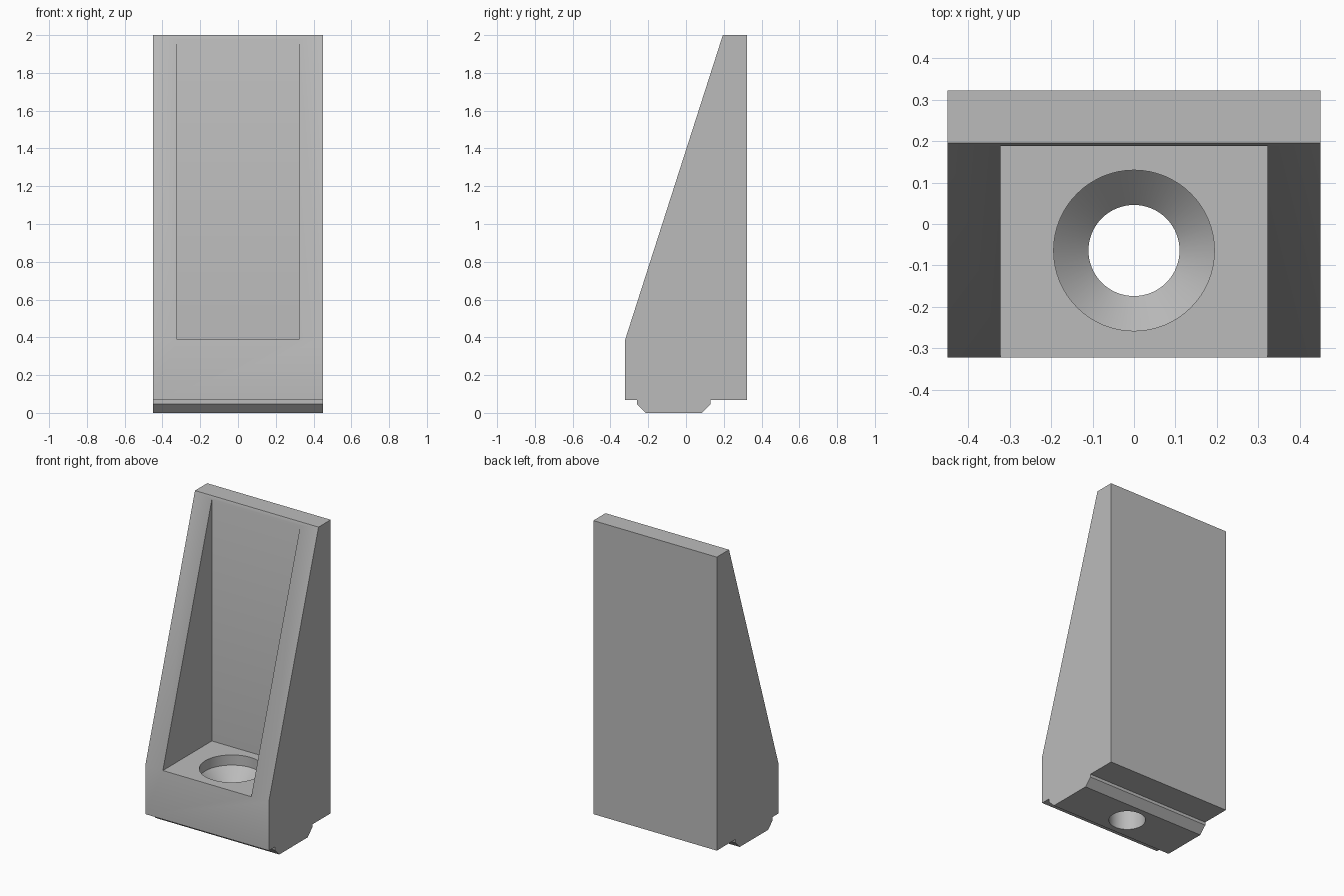
import bpy
import bmesh

cube = bpy.data.objects.get("Cube")
if cube:
    bpy.data.objects.remove(cube, do_unlink=True)

grey = bpy.data.materials.new("plain grey")
grey.use_nodes = True
COLOUR = (0.5, 0.5, 0.5, 1)
grey.diffuse_color = COLOUR
grey.node_tree.nodes["Principled BSDF"].inputs["Base Color"].default_value = COLOUR


def make_object(name, bm):
    bmesh.ops.recalc_face_normals(bm, faces=bm.faces)
    mesh = bpy.data.meshes.new(name)
    bm.to_mesh(mesh)
    bm.free()
    mesh.materials.append(grey)
    obj = bpy.data.objects.new(name, mesh)
    bpy.context.collection.objects.link(obj)
    return obj


def extrude_profile(name, profile, half_width):
    """Side outline (y, z) swept along x."""
    bm = bmesh.new()
    face = bm.faces.new([bm.verts.new((-half_width, y, z)) for y, z in profile])
    swept = bmesh.ops.extrude_face_region(bm, geom=[face])["geom"]
    verts = [v for v in swept if isinstance(v, bmesh.types.BMVert)]
    bmesh.ops.translate(bm, verts=verts, vec=(2 * half_width, 0, 0))
    return make_object(name, bm)


def revolve_profile(name, profile, centre_y, steps=64):
    """Outline (radius, z) turned about a vertical axis, capped at both ends."""
    bm = bmesh.new()
    rings = []
    for radius, z in profile:
        ring = bmesh.ops.create_circle(bm, segments=steps, radius=radius)["verts"]
        bmesh.ops.translate(bm, verts=ring, vec=(0, centre_y, z))
        rings.append(ring)
    for low, high in zip(rings, rings[1:]):
        for i in range(steps):
            j = (i + 1) % steps
            bm.faces.new((low[i], low[j], high[j], high[i]))
    bm.faces.new(rings[0])
    bm.faces.new(rings[-1])
    return make_object(name, bm)


def cut(target, cutter):
    mod = target.modifiers.new(cutter.name, "BOOLEAN")
    mod.operation = "DIFFERENCE"
    mod.solver = "EXACT"
    mod.object = cutter
    bpy.context.view_layer.objects.active = target
    bpy.ops.object.modifier_apply(modifier=mod.name)
    bpy.data.objects.remove(cutter, do_unlink=True)


FLOOR = 0.388
FRONT, BACK = -0.322, 0.322

# Bracket body with sloping side walls and a chamfered locating rail below
bracket = extrude_profile("angle_bracket", [
    (BACK, 0.067), (BACK, 2), (0.195, 2), (FRONT, FLOOR), (FRONT, 0.067),
    (-0.26, 0.067), (-0.26, 0.047), (-0.213, 0), (0.083, 0),
    (0.13, 0.047), (0.13, 0.067)], 0.45)

# Open pocket between the side walls
cut(bracket, extrude_profile("pocket_cutter", [
    (-1, FLOOR), (0.188, FLOOR), (0.188, 3), (-1, 3)], 0.322))

# Countersunk bolt hole through the foot
cut(bracket, revolve_profile("bolt_hole_cutter", [
    (0.11, -0.1), (0.11, 0.237), (0.194, 0.321), (0.194, 0.5)], -0.064))

bpy.ops.object.select_all(action="DESELECT")
bracket.select_set(True)
bpy.context.view_layer.objects.active = bracket
bpy.ops.object.shade_smooth_by_angle()
